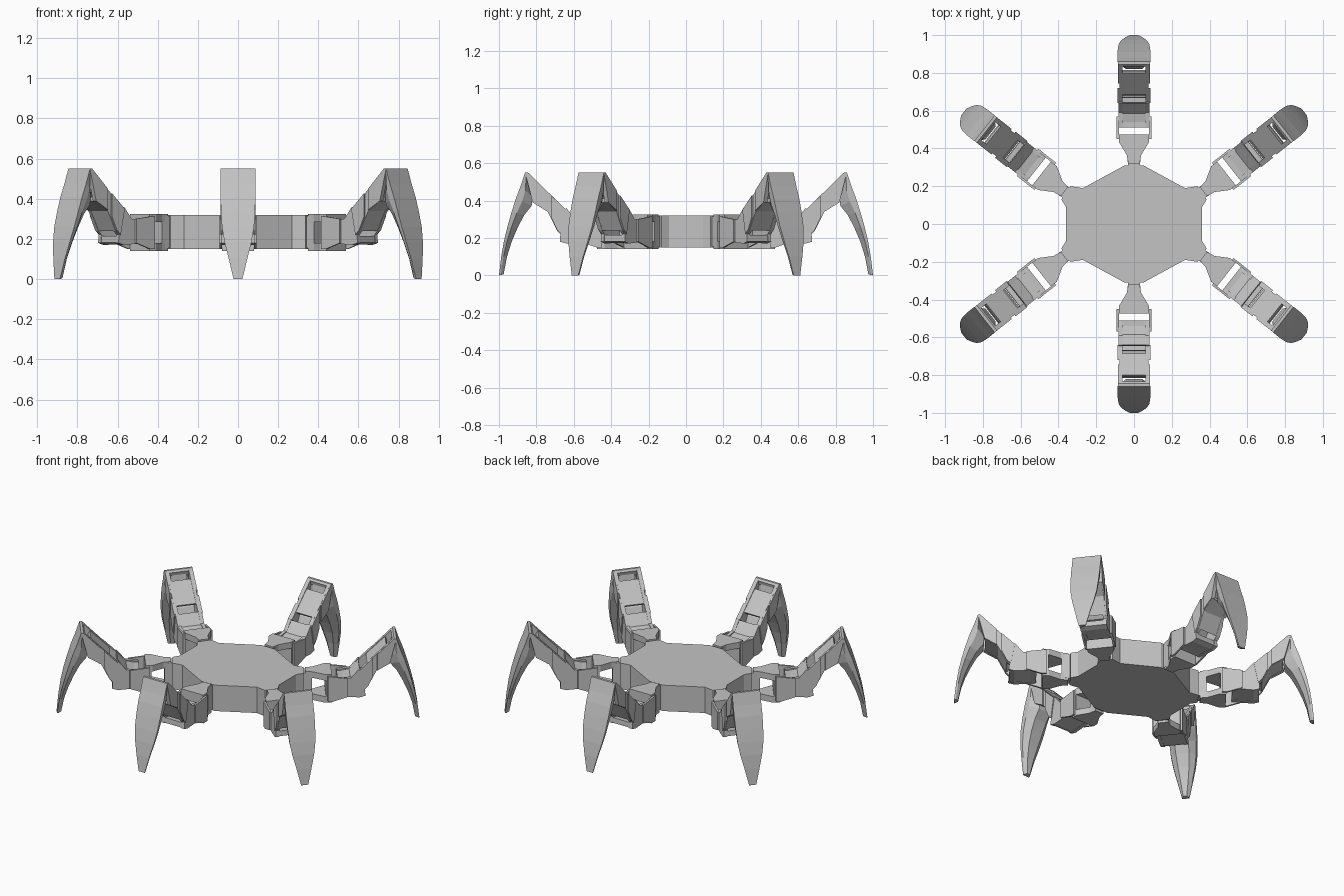
import bpy, bmesh, math
from mathutils import Matrix

if "Cube" in bpy.data.objects:
    bpy.data.objects.remove(bpy.data.objects["Cube"])

grey = bpy.data.materials.new("matte grey")
grey.diffuse_color = (0.55, 0.55, 0.55, 1)
grey.use_nodes = True
grey.node_tree.nodes["Principled BSDF"].inputs["Base Color"].default_value = grey.diffuse_color


def prism(bm, pts, a, b, place):
    """Extrude a 2D outline from a to b; place maps (u, v, w) to xyz."""
    lo = [bm.verts.new(place(u, v, a)) for u, v in pts]
    hi = [bm.verts.new(place(u, v, b)) for u, v in pts]
    n = len(pts)
    bm.faces.new(lo)
    bm.faces.new(hi[::-1])
    for i in range(n):
        j = (i + 1) % n
        bm.faces.new((lo[j], lo[i], hi[i], hi[j]))


def side(bm, pts, y0, y1, both=False):
    """Side profile (r, z) extruded across the leg, optionally on both sides."""
    prism(bm, pts, y0, y1, lambda u, v, w: (u, w, v))
    if both:
        prism(bm, pts, -y1, -y0, lambda u, v, w: (u, w, v))


def slab(bm, half, z0, z1):
    """Plan outline given as (r, half width), mirrored and extruded in z."""
    pts = half + [(r, -h) for r, h in reversed(half)]
    prism(bm, pts, z0, z1, lambda u, v, w: (u, v, w))


def finish(bm, name):
    bmesh.ops.recalc_face_normals(bm, faces=bm.faces)
    me = bpy.data.meshes.new(name)
    bm.to_mesh(me)
    bm.free()
    me.materials.append(grey)
    return me


def add(me, name, matrix=Matrix()):
    ob = bpy.data.objects.new(name, me)
    ob.matrix_world = matrix
    bpy.context.collection.objects.link(ob)


# Body plate: one quarter of the outline, mirrored
q = [(0.36, 0.09), (0.385, 0.13), (0.335, 0.20), (0.27, 0.19), (0.05, 0.31)]
half = q + [(-x, y) for x, y in reversed(q)]
outline = half + [(x, -y) for x, y in reversed(half)]
bm = bmesh.new()
prism(bm, outline, 0.15, 0.32, lambda u, v, w: (u, v, w))
add(finish(bm, "body"), "body")

# Hip bracket: neck, upper and lower tapered plates, wall and cuff cheeks
bm = bmesh.new()
slab(bm, [(0.28, 0.03), (0.36, 0.035)], 0.155, 0.315)
arm = [(0.32, 0.03), (0.365, 0.038), (0.435, 0.08), (0.475, 0.08)]
slab(bm, arm, 0.285, 0.325)
slab(bm, arm, 0.14, 0.18)
slab(bm, [(0.44, 0.08), (0.475, 0.08)], 0.18, 0.285)
side(bm, [(0.45, 0.315), (0.45, 0.15), (0.48, 0.15), (0.57, 0.18), (0.57, 0.30)],
     0.08, 0.092, True)
hip = finish(bm, "hip")

# Lower thigh: cheeks joined by top, bottom and inner panels
bm = bmesh.new()
side(bm, [(0.51, 0.29), (0.51, 0.18), (0.64, 0.17), (0.675, 0.18), (0.672, 0.215),
          (0.66, 0.34), (0.64, 0.36), (0.59, 0.30)], 0.06, 0.082, True)
side(bm, [(0.51, 0.285), (0.51, 0.18), (0.54, 0.18), (0.54, 0.285)], -0.06, 0.06)
side(bm, [(0.54, 0.285), (0.54, 0.26), (0.59, 0.27), (0.645, 0.33), (0.64, 0.355),
          (0.585, 0.295)], -0.06, 0.06)
side(bm, [(0.54, 0.205), (0.54, 0.18), (0.64, 0.172), (0.672, 0.182), (0.67, 0.215)],
     -0.06, 0.06)
lower = finish(bm, "lower thigh")

# Upper thigh: long cheeks, raised pads, top and bottom panels, knee bar
bm = bmesh.new()
side(bm, [(0.64, 0.35), (0.665, 0.215), (0.69, 0.24), (0.74, 0.34), (0.82, 0.39),
          (0.86, 0.55), (0.845, 0.55)], 0.06, 0.078, True)
side(bm, [(0.64, 0.35), (0.665, 0.22), (0.69, 0.245), (0.72, 0.31), (0.72, 0.427)],
     0.078, 0.088, True)
side(bm, [(0.745, 0.45), (0.745, 0.345), (0.82, 0.39), (0.86, 0.55), (0.845, 0.55)],
     0.078, 0.086, True)
side(bm, [(0.685, 0.39), (0.70, 0.375), (0.81, 0.48), (0.80, 0.50)], -0.06, 0.06)
side(bm, [(0.675, 0.25), (0.688, 0.24), (0.738, 0.34), (0.815, 0.39), (0.81, 0.41),
          (0.725, 0.355)], -0.06, 0.06)
side(bm, [(0.835, 0.538), (0.845, 0.50), (0.86, 0.55), (0.845, 0.55)], -0.06, 0.06)
upper = finish(bm, "upper thigh")

# Curved shin blade: loft of six-sided sections (outer r, z, inner r, z, half width)
rows = [(0.86, 0.55, 0.845, 0.54, 0.087), (0.885, 0.475, 0.82, 0.42, 0.087),
        (0.91, 0.41, 0.825, 0.372, 0.087), (0.932, 0.34, 0.865, 0.322, 0.085),
        (0.955, 0.26, 0.90, 0.255, 0.08), (0.973, 0.185, 0.932, 0.18, 0.067),
        (0.988, 0.10, 0.957, 0.10, 0.046), (1.0, 0.0, 0.975, 0.005, 0.022)]
bm = bmesh.new()
rings = []
for ro, zo, ri, zi, w in rows:
    rm, zm = ro + (ri - ro) * 0.4, zo + (zi - zo) * 0.4
    sec = [(ro, w, zo), (rm, w * 0.95, zm), (ri, w * 0.5, zi)]
    sec += [(r, -y, z) for r, y, z in reversed(sec)]
    rings.append([bm.verts.new(p) for p in sec])
for a, b in zip(rings, rings[1:]):
    for i in range(6):
        j = (i + 1) % 6
        bm.faces.new((a[i], a[j], b[j], b[i]))
bm.faces.new(rings[0])
bm.faces.new(rings[-1])
shin = finish(bm, "shin")

# Six legs: front and back along y, four splayed corners
ang = 38.4
spots = [("back", 90, 0, 0), ("front", -90, 0, 0),
         ("back_right", ang, 0.117, -0.0275), ("front_right", -ang, 0.117, 0.0275),
         ("back_left", 180 - ang, -0.117, -0.0275),
         ("front_left", ang - 180, -0.117, 0.0275)]
for label, deg, x, y in spots:
    m = Matrix.Translation((x, y, 0)) @ Matrix.Rotation(math.radians(deg), 4, 'Z')
    for me, part in ((hip, "hip"), (lower, "lower_thigh"),
                     (upper, "upper_thigh"), (shin, "shin")):
        add(me, label + "_" + part, m)
